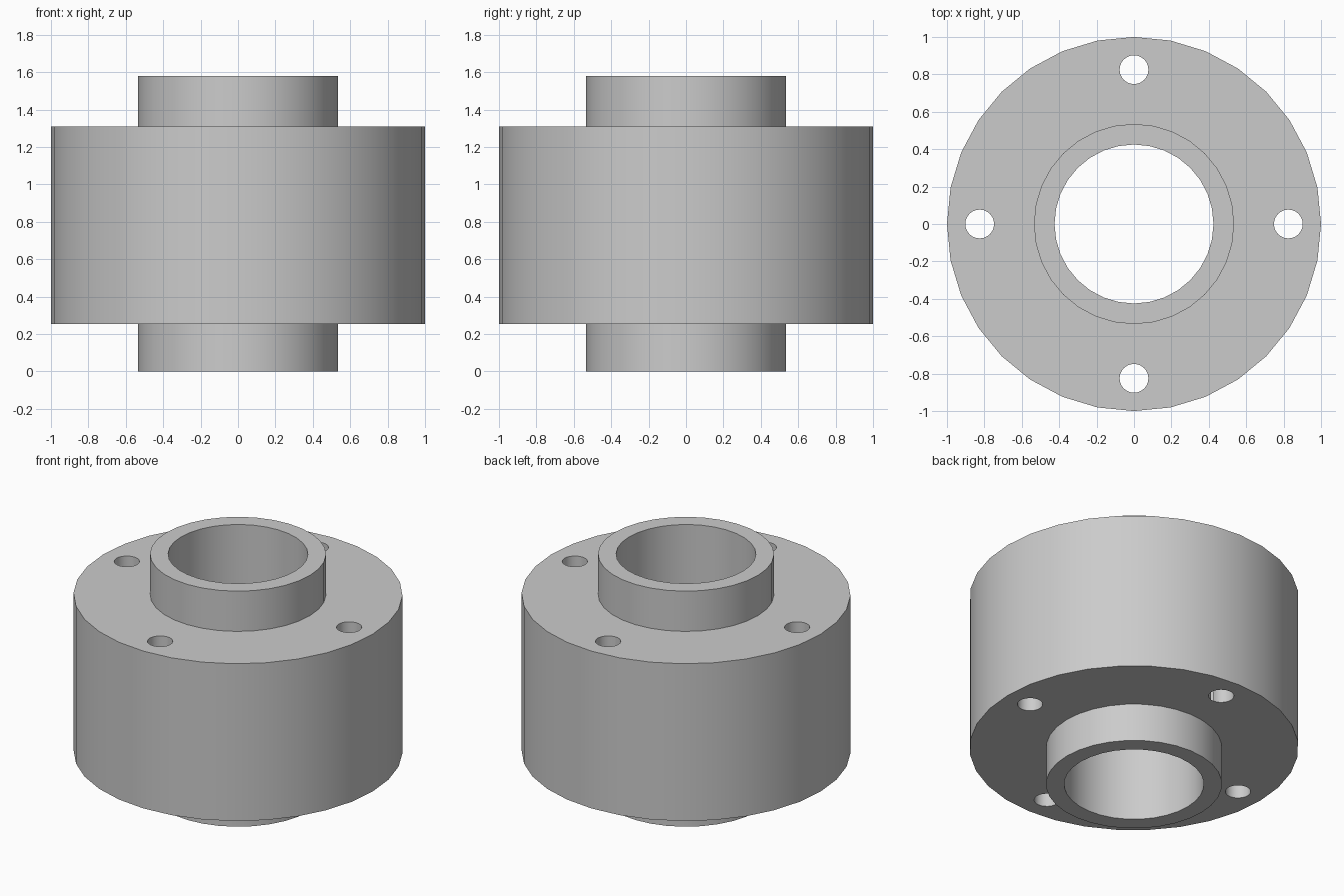
import bpy, math

if "Cube" in bpy.data.objects:
    bpy.data.objects.remove(bpy.data.objects["Cube"])

grey = bpy.data.materials.new("plain grey")
grey.diffuse_color = (0.6, 0.6, 0.6, 1)
grey.use_nodes = True
grey.node_tree.nodes["Principled BSDF"].inputs["Base Color"].default_value = grey.diffuse_color

SIDES = 32
HEIGHT = 1.58


def lathe(name, profile):
    """Closed (radius, z) outline turned around the z axis."""
    n = len(profile)
    verts = [(r * math.cos(a), r * math.sin(a), z)
             for a in (2 * math.pi * i / SIDES for i in range(SIDES))
             for r, z in profile]
    faces = []
    for i in range(SIDES):
        j = (i + 1) % SIDES
        for k in range(n):
            m = (k + 1) % n
            faces.append((i * n + k, j * n + k, j * n + m, i * n + m))
    mesh = bpy.data.meshes.new(name)
    mesh.from_pydata(verts, [], faces)
    obj = bpy.data.objects.new(name, mesh)
    bpy.context.collection.objects.link(obj)
    mesh.materials.append(grey)
    return obj


# Thick drum with a tubular hub through its middle
body = lathe("flanged_hub", [(0.425, 0), (0.535, 0), (0.535, 0.255), (1, 0.255),
                             (1, 1.31), (0.535, 1.31), (0.535, HEIGHT), (0.425, HEIGHT)])

# Four bolt holes through the drum
for i in range(4):
    a = i * math.pi / 2
    bpy.ops.mesh.primitive_cylinder_add(
        vertices=24, radius=0.077, depth=2,
        location=(0.825 * math.cos(a), 0.825 * math.sin(a), HEIGHT / 2))
    cutter = bpy.context.object
    cutter.name = f"bolt_hole_cutter_{i + 1}"
    cutter.data.materials.append(grey)
    mod = body.modifiers.new(f"bolt_hole_{i + 1}", 'BOOLEAN')
    mod.operation = 'DIFFERENCE'
    mod.solver = 'EXACT'
    mod.object = cutter
    cutter.hide_render = True
    cutter.hide_set(True)

# Bake the holes, then smooth the curved walls only
bpy.ops.object.select_all(action='DESELECT')
body.select_set(True)
bpy.context.view_layer.objects.active = body
for mod in list(body.modifiers):
    bpy.ops.object.modifier_apply(modifier=mod.name)
for obj in list(bpy.data.objects):
    if obj != body:
        bpy.data.objects.remove(obj)
bpy.ops.object.shade_smooth_by_angle(angle=math.radians(30))
